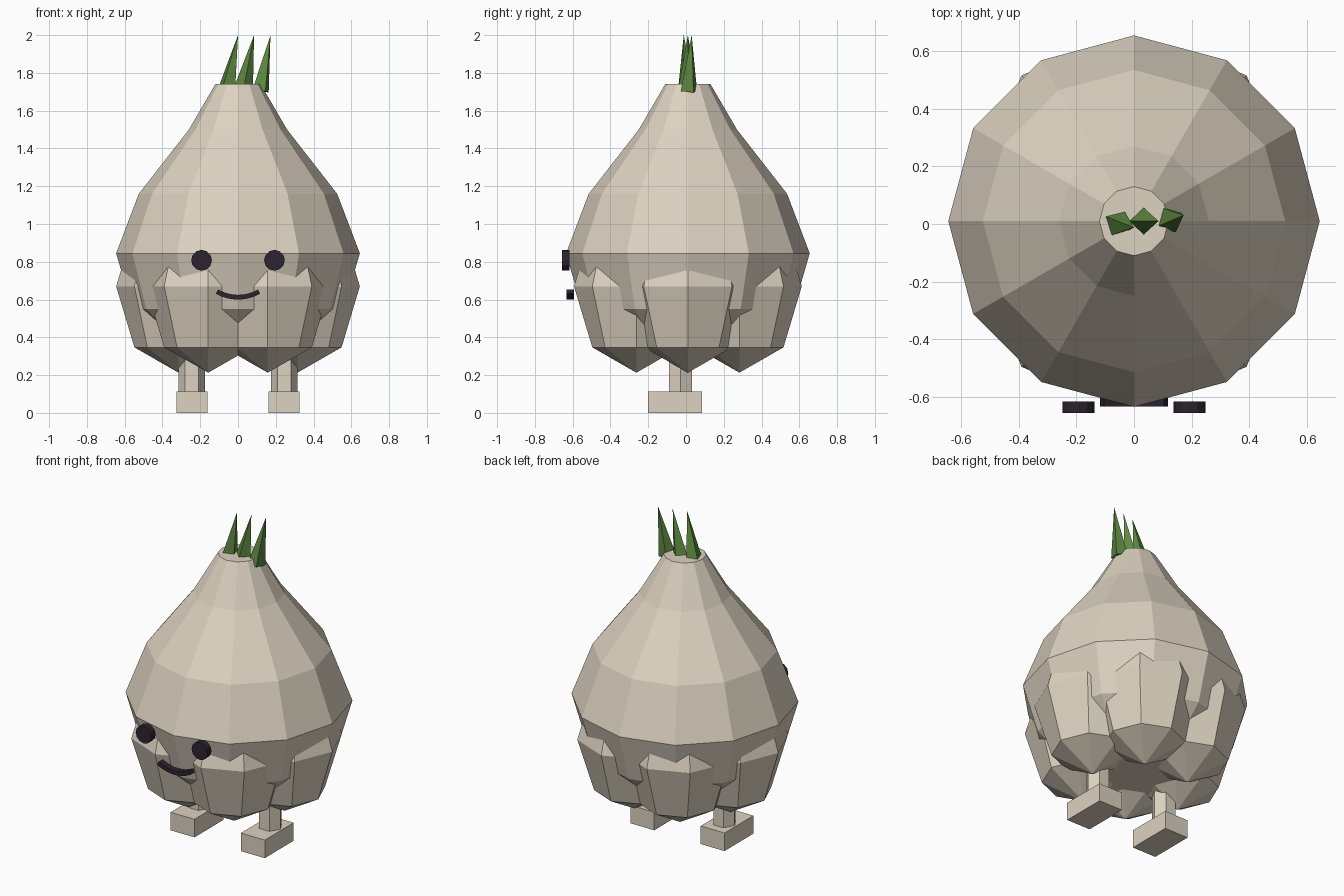
import bpy, bmesh, math
from mathutils import Vector, Matrix

if "Cube" in bpy.data.objects:
    bpy.data.objects.remove(bpy.data.objects["Cube"])

CY = 0.01  # bulb axis offset in y


def material(name, rgb):
    m = bpy.data.materials.new(name)
    m.diffuse_color = (*rgb, 1)
    m.use_nodes = True
    m.node_tree.nodes["Principled BSDF"].inputs["Base Color"].default_value = m.diffuse_color
    return m


SKIN = material("garlic_beige", (0.72, 0.645, 0.53))
GREEN = material("sprout_green", (0.11, 0.25, 0.05))
DARK = material("face_dark", (0.025, 0.016, 0.028))


def finish(name, bm, mat):
    bmesh.ops.recalc_face_normals(bm, faces=bm.faces)
    me = bpy.data.meshes.new(name)
    bm.to_mesh(me)
    bm.free()
    me.materials.append(mat)
    ob = bpy.data.objects.new(name, me)
    bpy.context.collection.objects.link(ob)
    return ob


def loft(name, rings, mat):
    """Skin a list of equal point rings and cap both ends."""
    bm = bmesh.new()
    rows = [[bm.verts.new(p) for p in ring] for ring in rings]
    n = len(rows[0])
    for a, b in zip(rows, rows[1:]):
        for i in range(n):
            j = (i + 1) % n
            bm.faces.new((a[i], a[j], b[j], b[i]))
    bm.faces.new(rows[0])
    bm.faces.new(rows[-1])
    return finish(name, bm, mat)


def circle(n, r, center, phase=0.0):
    x, y, z = center
    return [(x + r * math.cos(math.tau * i / n + phase),
             y + r * math.sin(math.tau * i / n + phase), z) for i in range(n)]


# Bulb: twelve-sided turned profile
profile = [(0.30, 0.31), (0.56, 0.55), (0.645, 0.845),
           (0.525, 1.16), (0.26, 1.50), (0.12, 1.74)]
loft("bulb", [circle(12, r, (0, CY, z)) for r, z in profile], SKIN)

# Cloves: six stretched low-poly spheres around the base
for k in range(6):
    a = k * math.pi / 3
    bm = bmesh.new()
    bmesh.ops.create_uvsphere(bm, u_segments=8, v_segments=4, radius=1)
    bmesh.ops.transform(bm, verts=bm.verts, matrix=Matrix.Translation(
        (0.315 * math.cos(a), CY + 0.315 * math.sin(a), 0.67))
        @ Matrix.Diagonal((0.33, 0.33, 0.457, 1)))
    finish(f"clove_{k + 1}", bm, SKIN)

# Legs, feet and eyes on both sides
for side, s in (("left", -1), ("right", 1)):
    loft(f"leg_{side}", [circle(6, 0.07, (s * 0.245, -0.03, z)) for z in (0.1, 0.5)], SKIN)

    bm = bmesh.new()
    bmesh.ops.create_cube(bm, size=1, matrix=Matrix.Translation((s * 0.243, -0.058, 0.0565))
                          @ Matrix.Diagonal((0.165, 0.285, 0.113, 1)))
    finish(f"foot_{side}", bm, SKIN)

    bm = bmesh.new()
    bmesh.ops.create_cone(bm, cap_ends=True, segments=12, radius1=0.055, radius2=0.055, depth=0.04,
                          matrix=Matrix.Translation((s * 0.193, -0.636, 0.808))
                          @ Matrix.Rotation(math.pi / 2, 4, 'X'))
    finish(f"eye_{side}", bm, DARK)

# Mouth: rectangular bar swept along a shallow arc
sections = []
for i in range(9):
    t = math.radians(-30 + 60 * i / 8)
    ring = []
    for r, y in ((0.21, -0.633), (0.235, -0.633), (0.235, -0.592), (0.21, -0.592)):
        ring.append((r * math.sin(t), y, 0.835 - r * math.cos(t)))
    sections.append(ring)
loft("mouth", sections, DARK)

# Sprouts: three leaning four-sided spikes
for k, (base, tip) in enumerate((((-0.058, 0.003, 1.72), (0.0, -0.012, 2.0)),
                                 ((0.03, 0.01, 1.72), (0.085, 0.01, 2.0)),
                                 ((0.12, 0.015, 1.705), (0.172, 0.03, 2.0)))):
    base, tip = Vector(base), Vector(tip)
    axis = tip - base
    bm = bmesh.new()
    bmesh.ops.create_cone(bm, cap_ends=True, segments=4, radius1=0.05, radius2=0,
                          depth=axis.length,
                          matrix=Matrix.Translation((base + tip) / 2)
                          @ axis.to_track_quat('Z', 'Y').to_matrix().to_4x4()
                          @ Matrix.Rotation(0.25 * (k - 1), 4, 'Z'))
    bmesh.ops.remove_doubles(bm, verts=bm.verts, dist=1e-5)
    finish(f"sprout_{k + 1}", bm, GREEN)
